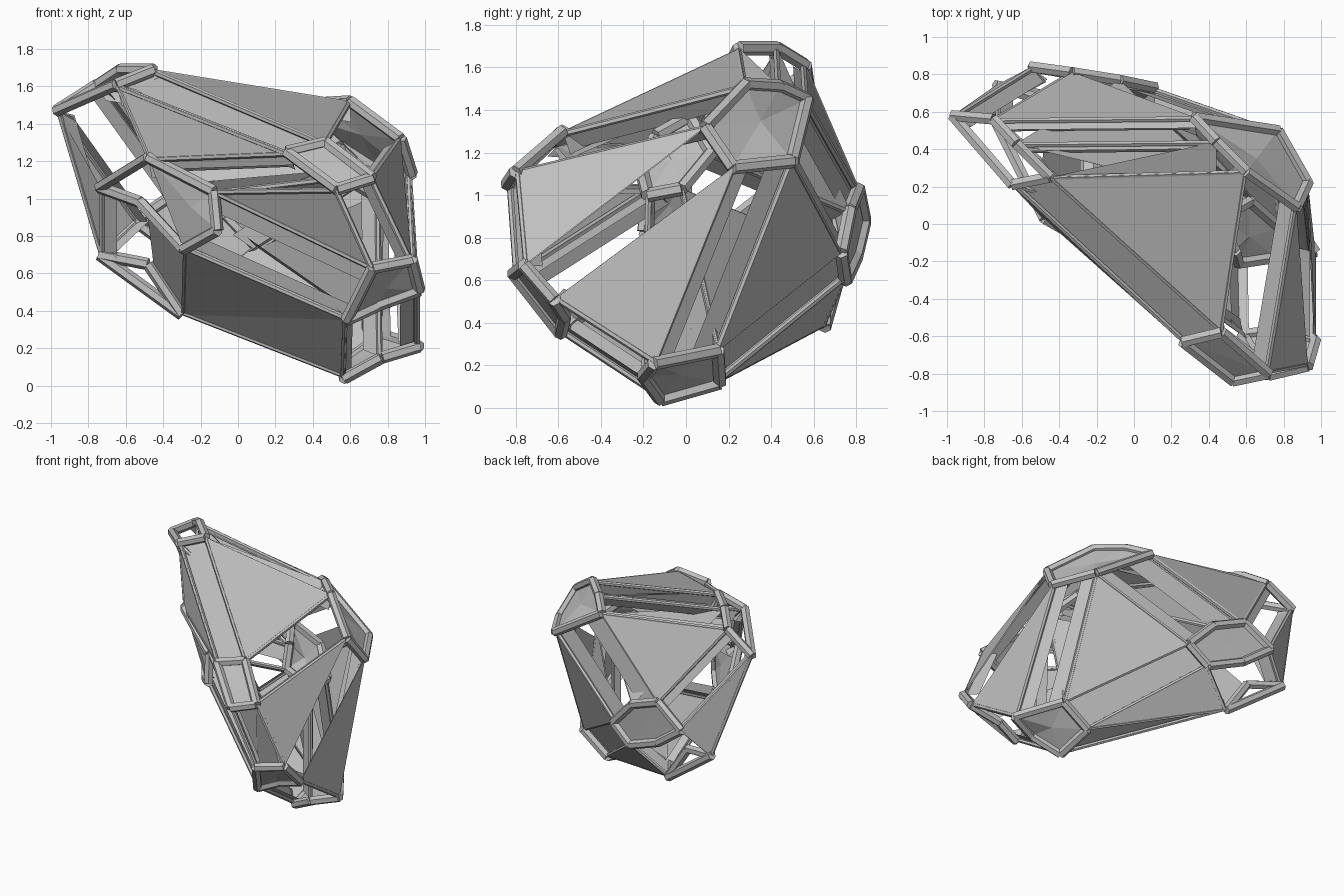
import bpy, bmesh
from mathutils import Vector

cube = bpy.data.objects.get("Cube")
if cube:
    bpy.data.objects.remove(cube, do_unlink=True)

grey = bpy.data.materials.new("plain grey")
grey.use_nodes = True
grey.diffuse_color = (0.53, 0.53, 0.53, 1)
grey.node_tree.nodes["Principled BSDF"].inputs["Base Color"].default_value = (0.53, 0.53, 0.53, 1)

# Corner points of the small rings, in order around each ring
rings = {
    "peak": [(-.45, .25, 1.69), (-.63, .43, 1.69), (-.75, .56, 1.61), (-.97, .58, 1.47), (-.65, .21, 1.61)],
    "upper_side": [(.87, .09, 1.32), (.93, .22, 1.13), (.77, .50, 1.16), (.32, .57, 1.45),
                   (.44, .44, 1.51), (.60, .28, 1.52)],
    "upper_front": [(.26, -.63, 1.25), (.47, -.58, 1.30), (.72, -.80, 1.11), (.53, -.84, 1.05)],
    "lower_front": [(.72, -.81, .63), (.93, -.76, .67), (.97, -.62, .51), (.75, -.57, .43), (.58, -.59, .35)],
    "base": [(.57, -.12, .04), (.77, -.20, .15), (.97, -.15, .21), (.77, .15, .27), (.56, .16, .12)],
    "rear": [(.11, .73, .73), (-.08, .77, .93), (-.33, .81, 1.03), (-.55, .84, .88),
             (-.32, .80, .71), (-.05, .75, .60)],
    "low_corner": [(-.74, .74, .70), (-.48, .66, .65), (-.30, .65, .38)],
    "side_front": [(-.48, .03, 1.22), (-.13, -.17, 1.04), (-.11, -.20, .83), (-.29, .02, .73),
                   (-.52, .34, .98), (-.74, .55, 1.06)],
    "inner": [(.44, .02, 1.37), (.54, -.14, 1.28), (.56, -.21, 1.12), (.76, -.18, 1.0),
              (.78, -.02, 1.03), (.62, .12, 1.2)],
}
rings = {name: [Vector(p) for p in pts] for name, pts in rings.items()}
P, B, C, H, D, E, F, G, I = rings.values()
centre = Vector((0.1, 0.05, 0.85))


def finish(bm, name):
    bmesh.ops.recalc_face_normals(bm, faces=bm.faces)
    mesh = bpy.data.meshes.new(name)
    bm.to_mesh(mesh)
    bm.free()
    mesh.materials.append(grey)
    obj = bpy.data.objects.new(name, mesh)
    bpy.context.collection.objects.link(obj)
    return obj


def add_bar(bm, a, b, radius):
    """Straight six-sided bar between two points."""
    axis = b - a
    made = bmesh.ops.create_cone(bm, cap_ends=True, segments=6, radius1=radius,
                                 radius2=radius, depth=axis.length)["verts"]
    turn = axis.to_track_quat("Z", "Y").to_matrix()
    for v in made:
        v.co = turn @ v.co + (a + b) / 2


def add_plate(bm, pts, thick=0.008):
    """Thin flat panel, built as a fan of triangles pushed inward."""
    mid = sum(pts, Vector()) / len(pts)
    inward = (centre - mid).normalized() * thick
    if len(pts) == 3:
        tris = [pts]
    else:
        tris = [(mid, pts[i], pts[(i + 1) % len(pts)]) for i in range(len(pts))]
    for tri in tris:
        for shift in (Vector(), inward):
            bm.faces.new([bm.verts.new(p + shift) for p in tri])


def add_strip(bm, a, b, c, d, share, depth=0.035):
    """Recessed strip along edge a-b, reaching part of the way to edge c-d."""
    inward = (centre - (a + b + c + d) / 4).normalized() * depth
    pts = [a, b, b.lerp(d, share), a.lerp(c, share)]
    bm.faces.new([bm.verts.new(p + inward) for p in pts])


# Rings of thick bars
for name, pts in rings.items():
    bm = bmesh.new()
    for i, a in enumerate(pts):
        add_bar(bm, a, pts[(i + 1) % len(pts)], 0.033)
    finish(bm, name + "_ring")

# Panels closing some of the rings
closed = {"upper_side": B, "upper_front": C, "lower_front": H, "base": D,
          "rear": E, "side_front": G[:4], "inner": I}
for name, pts in closed.items():
    bm = bmesh.new()
    add_plate(bm, pts)
    finish(bm, name + "_panel")

# Large triangular panels spanning three rings, outside and then inside
triangles = {
    "top_panel": (P[0], B[5], C[1]),
    "top_rear_panel": (P[2], E[2], B[3]),
    "left_upper_panel": (C[2], H[1], B[0]),
    "left_lower_panel": (H[2], B[1], D[2]),
    "rear_left_panel": (B[2], D[3], E[0]),
    "rear_low_panel": (D[4], E[5], F[2]),
    "right_rear_panel": (P[3], F[0], E[3]),
    "right_panel": (P[3], G[5], F[0]),
    "front_upper_panel": (P[4], G[0], C[0]),
    "front_middle_panel": (G[1], C[3], H[0]),
    "front_low_panel": (G[3], F[2], H[4]),
    "bottom_panel": (F[2], H[4], D[0]),
    "inner_top_panel": (P[0], B[4], I[0]),
    "inner_rear_panel": (P[1], E[1], I[5]),
    "inner_low_panel": (E[0], D[3], I[4]),
}
for name, pts in triangles.items():
    bm = bmesh.new()
    add_plate(bm, pts)
    finish(bm, name)

# Long struts joining neighbouring rings, each with a wall set inward
links = [(P[0], B[5]), (P[1], B[4]), (P[2], B[3]), (B[5], C[1]), (B[0], C[2]),
         (C[3], H[0]), (C[2], H[1]), (H[4], D[0]), (H[2], D[2]), (B[1], D[2]),
         (B[2], D[3]), (B[2], E[0]), (B[3], E[2]), (P[2], E[2]), (P[3], E[3]),
         (D[3], E[0]), (D[4], E[5]), (E[3], F[0]), (E[5], F[2]), (F[2], D[0]),
         (F[2], D[4]), (P[3], F[0]), (P[4], G[0]), (P[0], C[1]), (P[4], C[0]),
         (G[1], C[3]), (G[0], C[0]), (G[1], H[0]), (G[3], H[4]), (G[5], F[0]),
         (G[3], F[2]), (P[0], I[0]), (P[4], I[1]), (G[0], I[1]), (G[1], I[2]),
         (D[1], I[3]), (D[3], I[4]), (E[1], I[5])]
bm = bmesh.new()
walls = bmesh.new()
for a, b in links:
    inward = (centre - (a + b) / 2).normalized()
    a, b = a + inward * 0.015, b + inward * 0.015
    add_bar(bm, a, b, 0.016)
    walls.faces.new([walls.verts.new(p) for p in (a, b, b + inward * 0.1, a + inward * 0.1)])
finish(bm, "long_struts")
finish(walls, "strut_walls")

# Recessed strips closing the long gaps between the triangular panels
strips = {
    "top_gap": [(P[1], B[4], P[0], B[5], 0.15), (P[2], B[3], P[1], B[4], 0.3)],
    "front_top_gap": [(P[0], C[1], P[4], C[0], 1)],
    "left_gap": [(B[1], D[2], B[2], D[3], 0.3), (B[2], D[3], B[1], D[2], 0.4)],
    "rear_gap": [(B[3], E[2], B[2], E[0], 0.4), (B[2], E[0], B[3], E[2], 0.3)],
    "rear_low_gap": [(D[3], E[0], D[4], E[5], 1)],
    "rear_right_gap": [(P[2], E[2], P[3], E[3], 0.3)],
    "front_low_gap": [(H[4], D[0], H[2], D[2], 0.15), (H[2], D[2], H[4], D[0], 0.2)],
    "front_middle_gap": [(G[1], H[0], G[3], H[4], 0.3), (G[3], H[4], G[1], H[0], 0.25)],
    "front_upper_gap": [(G[0], C[0], G[1], C[3], 0.25), (G[1], C[3], G[0], C[0], 0.15)],
    "right_low_gap": [(G[3], F[2], G[4], F[1], 1)],
    "underside_gap": [(F[2], D[0], F[2], D[4], 1)],
    "inner_top": [(P[0], I[0], P[4], I[1], 0.6)],
    "inner_front": [(G[0], I[1], G[1], I[2], 0.6)],
}
for name, parts in strips.items():
    bm = bmesh.new()
    for part in parts:
        add_strip(bm, *part)
    finish(bm, name + "_strips")
